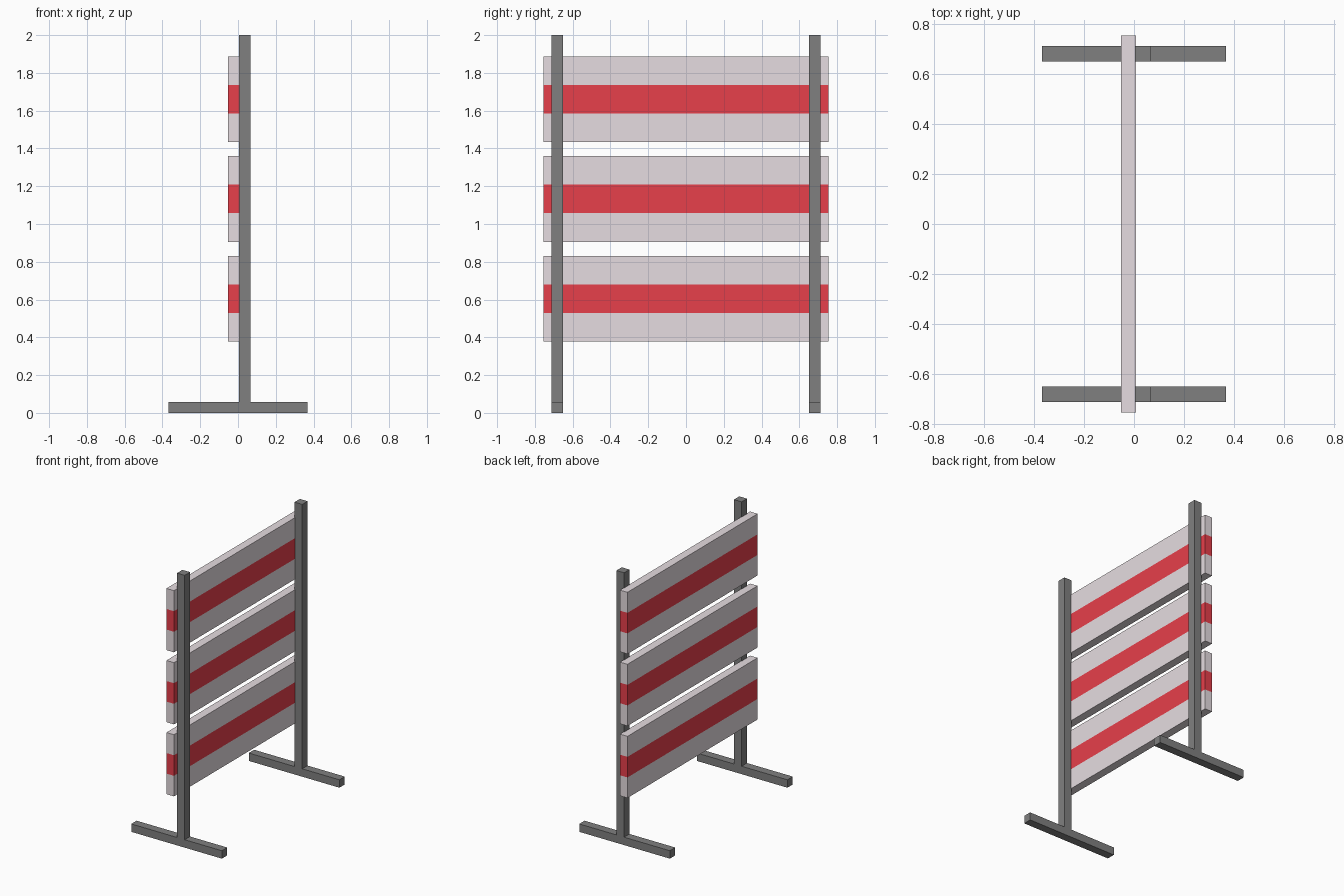
import bpy
import bmesh

if "Cube" in bpy.data.objects:
    bpy.data.objects.remove(bpy.data.objects["Cube"])

POST_Y = 0.682       # distance of the uprights from the centre
BAR = 0.062          # square section of posts and feet
BOARD_H = 0.453
BOARD_PITCH = 0.529

red = bpy.data.materials.new("red_band")
red.diffuse_color = (0.80, 0.05, 0.07, 1)
red.use_nodes = True
red.node_tree.nodes["Principled BSDF"].inputs["Base Color"].default_value = red.diffuse_color
white = bpy.data.materials.new("pale_board")
white.diffuse_color = (0.79, 0.72, 0.75, 1)
white.use_nodes = True
white.node_tree.nodes["Principled BSDF"].inputs["Base Color"].default_value = white.diffuse_color
steel = bpy.data.materials.new("dark_steel")
steel.diffuse_color = (0.215, 0.215, 0.215, 1)
steel.use_nodes = True
steel.node_tree.nodes["Principled BSDF"].inputs["Base Color"].default_value = steel.diffuse_color


def box(name, x, y, z, materials, bands=1):
    """Box between (min, max) ranges; bands adds level cuts, odd bands get material 1."""
    bm = bmesh.new()
    bmesh.ops.create_cube(bm, size=1)
    for v in bm.verts:
        for i, (lo, hi) in enumerate((x, y, z)):
            v.co[i] = lo if v.co[i] < 0 else hi
    step = (z[1] - z[0]) / bands
    for b in range(1, bands):
        bmesh.ops.bisect_plane(bm, geom=bm.verts[:] + bm.edges[:] + bm.faces[:],
                               plane_co=(0, 0, z[0] + b * step), plane_no=(0, 0, 1))
    for f in bm.faces:
        if bands > 1 and abs(f.normal.z) < 0.5:
            f.material_index = int((f.calc_center_median().z - z[0]) / step) % 2
    mesh = bpy.data.meshes.new(name)
    bm.to_mesh(mesh)
    bm.free()
    for m in materials:
        mesh.materials.append(m)
    obj = bpy.data.objects.new(name, mesh)
    bpy.context.collection.objects.link(obj)
    return obj


# Uprights and their ground feet
for side, s in (("front", -1), ("back", 1)):
    y = (s * POST_Y - BAR / 2, s * POST_Y + BAR / 2)
    box(side + "_foot", (-0.368, 0.368), y, (0, 0.058), [steel])
    box(side + "_post", (0.004, 0.066), y, (0.058, 2.0), [steel])

# Three boards with a red band along the middle third
for i, level in enumerate(("lower", "middle", "upper")):
    z0 = 0.377 + i * BOARD_PITCH
    box(level + "_board", (-0.053, 0.008), (-0.755, 0.755), (z0, z0 + BOARD_H),
        [white, red], bands=3)
